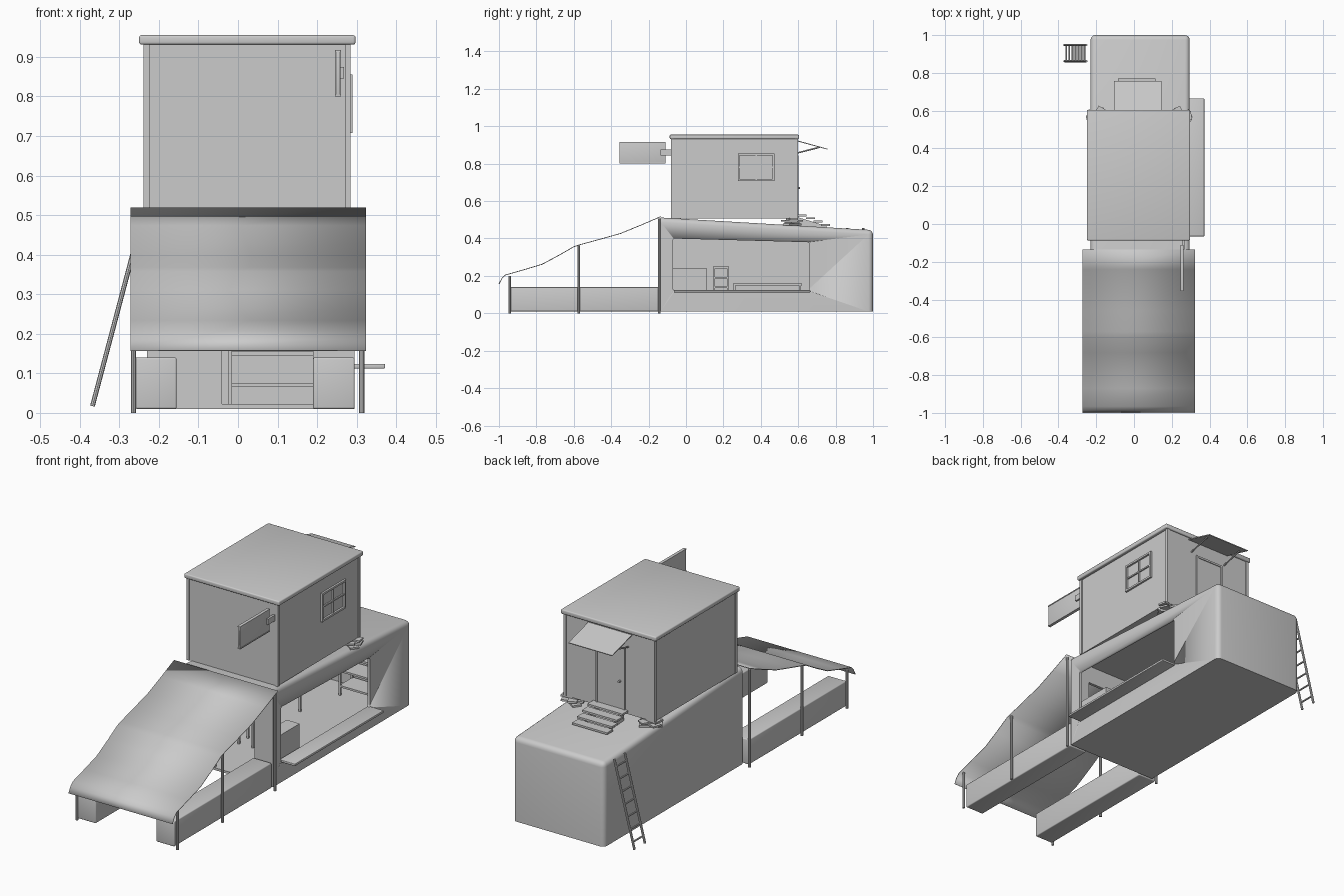
import bpy, bmesh
from math import radians
from mathutils import Vector

if "Cube" in bpy.data.objects:
    bpy.data.objects.remove(bpy.data.objects["Cube"])


def finish(name, bm, smooth=False):
    bmesh.ops.recalc_face_normals(bm, faces=bm.faces)
    me = bpy.data.meshes.new(name)
    bm.to_mesh(me)
    bm.free()
    ob = bpy.data.objects.new(name, me)
    bpy.context.collection.objects.link(ob)
    if smooth:
        bpy.ops.object.select_all(action='DESELECT')
        ob.select_set(True)
        bpy.context.view_layer.objects.active = ob
        bpy.ops.object.shade_smooth_by_angle(angle=radians(35))
    return ob


def box(name, x0, x1, y0, y1, z0, z1, bevel=0, rot=0):
    bm = bmesh.new()
    bmesh.ops.create_cube(bm, size=1)
    bmesh.ops.scale(bm, vec=(x1 - x0, y1 - y0, z1 - z0), verts=bm.verts)
    if bevel:
        bmesh.ops.bevel(bm, geom=bm.edges[:], offset=bevel, segments=3, profile=0.5, affect='EDGES')
    ob = finish(name, bm, bevel > 0)
    ob.location = ((x0 + x1) / 2, (y0 + y1) / 2, (z0 + z1) / 2)
    ob.rotation_euler.z = radians(rot)
    return ob


def prism(name, profile, x0, x1, pick=None, bevel=0):
    """Solid from a y-z profile, swept along x; pick chooses edges to round."""
    bm = bmesh.new()
    face = bm.faces.new([bm.verts.new((x0, y, z)) for y, z in profile])
    out = bmesh.ops.extrude_face_region(bm, geom=[face])
    bmesh.ops.translate(bm, vec=(x1 - x0, 0, 0),
                        verts=[v for v in out['geom'] if isinstance(v, bmesh.types.BMVert)])
    if pick:
        bmesh.ops.bevel(bm, geom=[e for e in bm.edges if pick(*e.verts)], offset=bevel,
                        segments=4, profile=0.5, affect='EDGES')
    return finish(name, bm, bool(pick))


def rod(name, a, b, r, sides=10):
    a, b = Vector(a), Vector(b)
    bm = bmesh.new()
    bmesh.ops.create_cone(bm, cap_ends=True, segments=sides, radius1=r, radius2=r, depth=(b - a).length)
    ob = finish(name, bm, True)
    ob.location = (a + b) / 2
    ob.rotation_euler = (b - a).to_track_quat('Z', 'Y').to_euler()
    return ob


def cut(ob, cutter):
    bpy.context.view_layer.update()
    m = ob.modifiers.new("cut", 'BOOLEAN')
    m.operation, m.solver, m.object = 'DIFFERENCE', 'EXACT', cutter
    bpy.ops.object.select_all(action='DESELECT')
    bpy.context.view_layer.objects.active = ob
    ob.select_set(True)
    bpy.ops.object.modifier_apply(modifier=m.name)
    bpy.data.objects.remove(cutter)


# Lower block: sloping, rounded, hollow, open at the serving hatch and front door
def rounded(a, b):
    top = a.co.z > .4 and b.co.z > .4 and max(a.co.y, b.co.y) > .9
    back = a.co.y > .9 and b.co.y > .9 and abs(a.co.z - b.co.z) > .1
    return top or back


block = prism("lower_block", [(-.135, .01), (1, .01), (1, .445), (-.135, .512)], -.23, .295, rounded, .025)
cut(block, prism("cut_room", [(-.12, .022), (.985, .022), (.985, .43), (-.12, .494)], -.217, .282))
cut(block, prism("cut_hatch", [(-.07, .122), (.66, .122), (.66, .38), (-.07, .40)], .2, .4,
                 lambda a, b: abs(a.co.x - b.co.x) > .1, .012))
cut(block, box("cut_door", -.04, .19, -.2, -.05, .022, .40))
box("hatch_sill", .282, .372, -.065, .665, .112, .124, .003)

# Furniture inside the block
box("cabinet", .2, .275, -.1, .113, .022, .24)
for z in (.07, .15, .23, .31):
    box("shelf_board", -.02, .2, .86, .97, z - .005, z + .005)
for x in (-.02, .2):
    for y in (.865, .965):
        box("shelf_post", x - .005, x + .005, y - .005, y + .005, .022, .34)
box("low_table_top", -.2, -.06, .25, .62, .148, .16)
for x in (-.19, -.07):
    for y in (.26, .61):
        box("low_table_leg", x - .005, x + .005, y - .005, y + .005, .022, .148)
for x in (-.1, -.02):
    for y in (.15, .225):
        box("stool_leg", x - .005, x + .005, y - .005, y + .005, .022, .24)
    for z in (.14, .19):
        box("stool_bar", x - .004, x + .004, .15, .225, z - .004, z + .004)
box("stool_seat", -.107, -.013, .145, .231, .24, .25)

# Front counters, canopy posts and draped canopy
for side, x0 in (("left", -.26), ("right", .19)):
    box(side + "_counter", x0, x0 + .105, -.945, -.145, .01, .14, .005)
for x in (-.264, .313):
    for y, h in ((-.943, .2), (-.573, .362), (-.143, .508)):
        rod("canopy_post", (x, y, 0), (x, y, h), .007)
top = [(-1, .157), (-.985, .185), (-.965, .205), (-.87, .232), (-.77, .262), (-.68, .31), (-.6, .356),
       (-.57, .366), (-.46, .396), (-.35, .427), (-.24, .472), (-.135, .517)]
bm = bmesh.new()
rows = [[bm.verts.new((x, y, z)) for x in (-.272, .324)] for y, z in top]
for a, b in zip(rows, rows[1:]):
    bm.faces.new((a[0], a[1], b[1], b[0]))
canopy = finish("canopy_sheet", bm, True)
solid = canopy.modifiers.new("thickness", 'SOLIDIFY')
solid.thickness, solid.offset = .004, 0

# Upper house
box("house_body", -.235, .28, -.077, .594, .508, .932)
for x0 in (-.239, .27):
    for y0 in (-.081, .583):
        box("corner_trim", x0, x0 + .015, y0, y0 + .015, .508, .932)
box("house_roof", -.25, .297, -.087, .604, .931, .955, .006)

# Side window with four panes
y0, y1, z0, z1 = .277, .473, .707, .855
for z in (z0, z1 - .01):
    box("window_rail", .275, .29, y0, y1, z, z + .01)
for y in (y0, y1 - .01):
    box("window_stile", .275, .29, y, y + .01, z0, z1)
box("window_bar", .275, .287, y0, y1, .777, .784)
box("window_bar", .275, .287, .3715, .3785, z0, z1)

# Hanging sign board and its bracket
box("sign_board", .247, .259, -.355, -.11, .8, .917, .002)
box("sign_bracket", .256, .268, -.135, -.07, .845, .875)
for z in (.8, .912):
    box("sign_rim", .245, .261, -.355, -.11, z, z + .005)

# Back door, with awning on struts
box("back_door", -.058, .088, .59, .598, .512, .835)
for x in (-.068, .088):
    box("door_jamb", x, x + .01, .59, .602, .51, .845)
box("door_head", -.068, .098, .59, .602, .835, .845)
rod("door_knob", (-.04, .597, .67), (-.04, .61, .67), .006)
prism("awning", [(.592, .92), (.755, .876), (.756, .880), (.593, .925)], -.105, .145)
for x in (-.085, .125):
    rod("awning_strut", (x, .593, .857), (x, .715, .888), .004, 8)

# Back steps
for y, z in ((.62, .523), (.665, .508), (.705, .49), (.745, .473)):
    box("step_tread", -.085, .115, y - .024, y + .024, z - .005, z + .005)
for x in (-.06, .08):
    prism("step_stringer", [(.594, .515), (.75, .467), (.75, .458), (.594, .468)], x, x + .012)

# Stacked planks propping up the house corners
for x in (-.195, .25):
    for i, rot in enumerate((-35, 20, -60, 10)):
        box("prop_plank", x - .055, x + .055, .545, .59, .47 + i * .01, .479 + i * .01,
            rot=rot if x > 0 else -rot)

# Leaning ladder
foot, head = Vector((-.368, 0, .017)), Vector((-.252, 0, .455))
for y in (.862, .948):
    rod("ladder_rail", foot + Vector((0, y, 0)), head + Vector((0, y, 0)), .006, 8)
for i in range(7):
    p = foot.lerp(head, (i + .6) / 7.2)
    rod("ladder_rung", p + Vector((0, .862, 0)), p + Vector((0, .948, 0)), .0045, 8)
